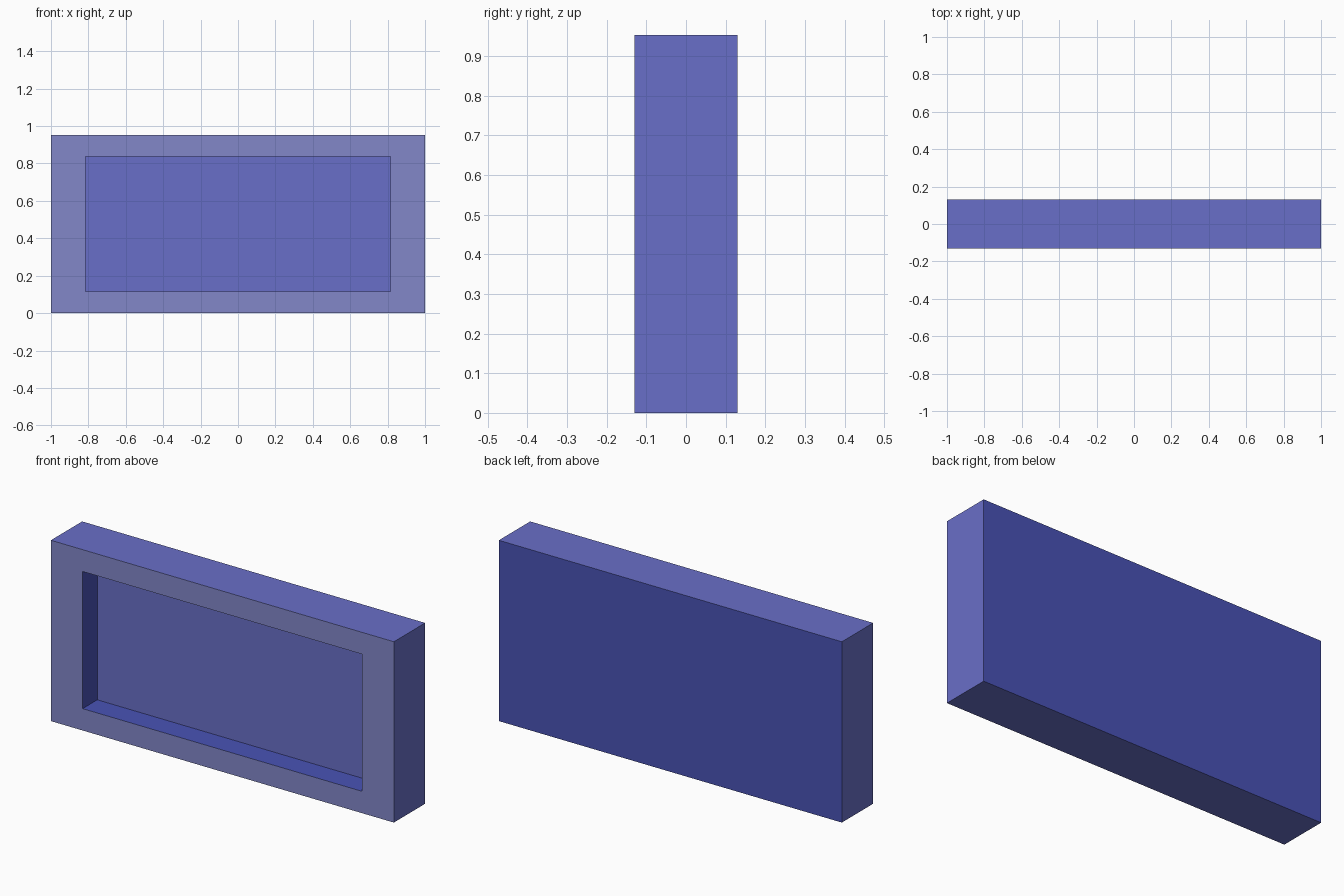
import bpy, bmesh
from mathutils import Matrix, Vector

if "Cube" in bpy.data.objects:
    bpy.data.objects.remove(bpy.data.objects["Cube"])

W, D, H = 2.0, 0.26, 0.953            # outer size
OPEN_W, OPEN_H, DEPTH = 1.63, 0.723, 0.122  # front recess


def material(name, rgb):
    """Flat colour given as sRGB 0-255, stored linear."""
    lin = [((c / 255 + 0.055) / 1.055) ** 2.4 for c in rgb]
    m = bpy.data.materials.new(name)
    m.diffuse_color = (*lin, 1.0)
    m.use_nodes = True
    m.node_tree.nodes["Principled BSDF"].inputs["Base Color"].default_value = m.diffuse_color
    return m


BODY, RIM, DEEP = range(3)
mats = [material("periwinkle_blue", (105, 111, 200)),
        material("pale_grey_blue", (130, 135, 201)),
        material("deep_blue", (73, 83, 182))]

# Box body
bm = bmesh.new()
bmesh.ops.create_cube(bm, size=1.0, matrix=Matrix.Translation((0, 0, H / 2))
                      @ Matrix.Diagonal((W, D, H, 1)))
bm.normal_update()
front = min(bm.faces, key=lambda f: f.calc_center_median().y)
back = max(bm.faces, key=lambda f: f.calc_center_median().y)
back.material_index = DEEP

# Rim: inset the front face, then fit it to the opening
rim = bmesh.ops.inset_individual(bm, faces=[front], thickness=0.1)["faces"]
for f in rim:
    f.material_index = RIM
for v in front.verts:
    v.co.x = OPEN_W / 2 * (1 if v.co.x > 0 else -1)
    v.co.z = H / 2 + OPEN_H / 2 * (1 if v.co.z > H / 2 else -1)

# Recess: push the panel back, leaving deep blue walls
walls = bmesh.ops.inset_individual(bm, faces=[front], thickness=0.0)["faces"]
for f in walls:
    f.material_index = DEEP
bmesh.ops.translate(bm, verts=front.verts[:], vec=Vector((0, DEPTH, 0)))
front.material_index = BODY
bm.normal_update()

mesh = bpy.data.meshes.new("framed_panel")
bm.to_mesh(mesh)
bm.free()
for m in mats:
    mesh.materials.append(m)
bpy.context.collection.objects.link(bpy.data.objects.new("framed_panel", mesh))
